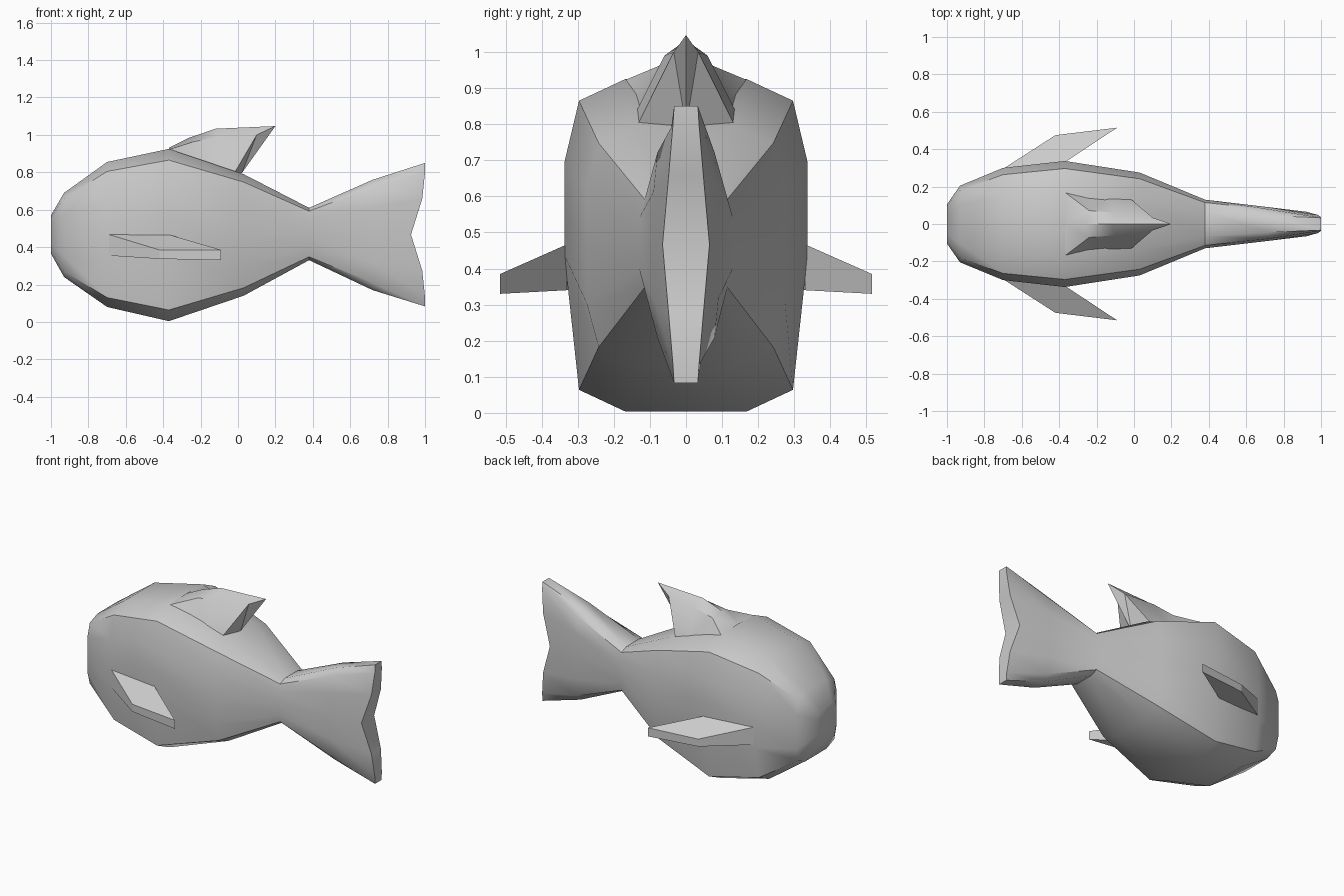
import bpy, math

if "Cube" in bpy.data.objects:
    bpy.data.objects.remove(bpy.data.objects["Cube"])


def make(name, verts, faces, angle):
    me = bpy.data.meshes.new(name)
    me.from_pydata(verts, [], faces)
    ob = bpy.data.objects.new(name, me)
    bpy.context.collection.objects.link(ob)
    bpy.ops.object.select_all(action='DESELECT')
    ob.select_set(True)
    bpy.context.view_layer.objects.active = ob
    bpy.ops.object.mode_set(mode='EDIT')
    bpy.ops.mesh.select_all(action='SELECT')
    bpy.ops.mesh.remove_doubles(threshold=0.0005)
    bpy.ops.mesh.normals_make_consistent(inside=False)
    bpy.ops.object.mode_set(mode='OBJECT')
    bpy.ops.object.shade_smooth_by_angle(angle=math.radians(angle))
    return ob


# body and tail: lofted sections (x, bottom, top, half width, lower flank level)
stations = [(-1, .365, .57, .105, .25), (-.93, .24, .69, .205, .25),
            (-.70, .08, .855, .30, .33), (-.37, .004, .925, .337, .47),
            (.03, .14, .79, .275, .25), (.38, .33, .61, .13, .25),
            (.72, .17, .76, .09, .25), (1, .083, .85, .065, .25)]
verts, faces = [], []
for x, zb, zt, w, low in stations:
    levels = [(0, .5), (.065, .88), (low, 1), ((low + .75) / 2, 1),
              (.75, 1), (.935, .88), (1, .5)]
    half = []
    for i, (t, f) in enumerate(levels):
        px, py = x, f * w
        if x == 1:                     # forked tail edge
            px = (1, 1, .985, .925, .985, 1, 1)[i]
            py = (.033, .036, .048, .065, .048, .036, .033)[i]
        half.append((px, py, zb + t * (zt - zb)))
    verts += half + [(a, -b, c) for a, b, c in reversed(half)]
n = 14
for s in range(len(stations) - 1):
    for i in range(n):
        j = (i + 1) % n
        faces.append((s * n + i, s * n + j, (s + 1) * n + j, (s + 1) * n + i))
for base in (0, (len(stations) - 1) * n):     # nose and tail caps
    for i in range(6):
        faces.append((base + i, base + i + 1, base + 12 - i, base + 13 - i))
make("body", verts, faces, 40)

# side fins: swept, tapering slabs
for side, name in ((1, "left_fin"), (-1, "right_fin")):
    top = [(-.70, .295, .47), (-.37, .33, .467), (-.09, .515, .385), (-.42, .475, .385)]
    bottom = [(x, y, z) for (x, y, _), z in zip(top, (.355, .34, .33, .337))]
    v = [(x, side * y, z) for x, y, z in top + bottom]
    f = [(0, 1, 2, 3), (7, 6, 5, 4)] + [(i, (i + 1) % 4, (i + 1) % 4 + 4, i + 4) for i in range(4)]
    make(name, v, f, 25)

# dorsal fin: ridge, shoulder and base points per section, mirrored
sections = [[(-.37, 0, .93), (-.37, .17, .922), (-.37, .17, .90)],
            [(-.26, 0, .985), (-.24, .072, .963), (-.25, .158, .86)],
            [(-.12, 0, 1.033), (-.10, .06, .99), (-.13, .146, .82)],
            [(.20, 0, 1.047), (.10, .034, 1.0), (-.02, .136, .795)],
            [(.20, 0, 1.047), (.02, 0, .795), (.02, 0, .795)]]
v, f = [], []
for side in (1, -1):
    o = len(v)
    v += [(x, side * y, z) for s in sections for x, y, z in s]
    for s in range(3):
        for k in range(2):
            a = o + s * 3 + k
            f.append((a, a + 1, a + 4, a + 3))
    f += [(o + 9, o + 10, o + 13), (o + 10, o + 11, o + 13)]   # trailing edge
make("dorsal_fin", v, f, 30)
